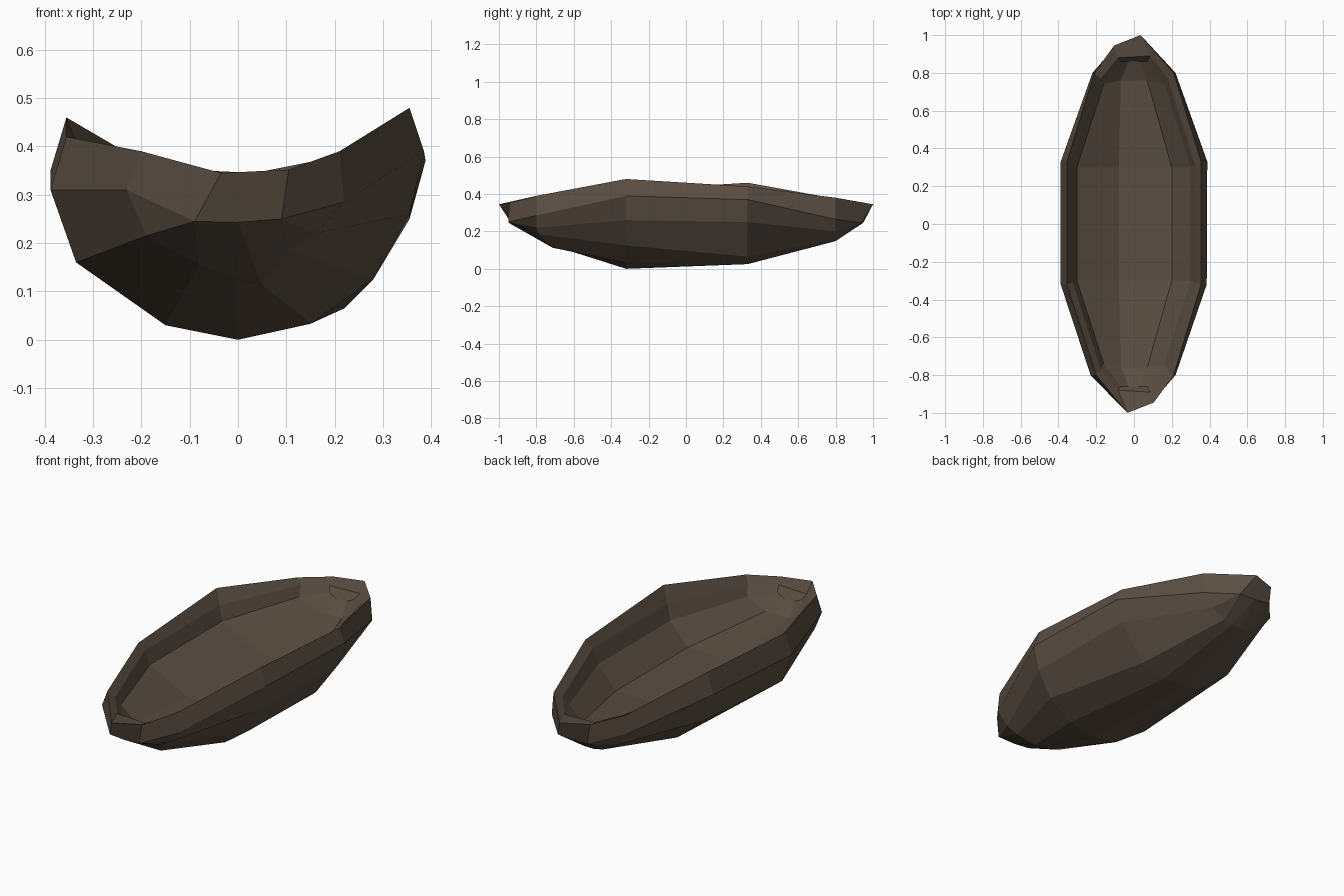
import bpy, bmesh
from mathutils import Vector

if "Cube" in bpy.data.objects:
    bpy.data.objects.remove(bpy.data.objects["Cube"])

# Outer hull sections: y, keel rake, then (x, z) from left rim over the keel to right rim
OUTER = [
    (-0.80, 1.0, [(-.20, .39), (-.23, .31), (-.19, .215), (-.08, .155), (-.01, .13), (.05, .112),
                  (.105, .185), (.16, .22), (.22, .285), (.21, .39)]),
    (-0.32, 0.0, [(-.355, .42), (-.388, .31), (-.335, .16), (-.15, .03), (0, 0), (.15, .033),
                  (.28, .125), (.355, .26), (.385, .39), (.355, .48)]),
    (0.33, 0.0, [(-.355, .46), (-.388, .35), (-.335, .20), (-.18, .07), (-.05, .03), (.08, .025),
                 (.22, .065), (.355, .25), (.388, .37), (.355, .44)]),
    (0.80, 0.0, [(-.21, .375), (-.22, .28), (-.17, .21), (-.08, .16), (-.03, .148), (.03, .148),
                 (.08, .16), (.16, .20), (.22, .265), (.21, .38)]),
]
# Hollow sections for the front half: left lip, left wall, floor, right wall, right lip
INNER = [
    [(-.085, -.88, .335), (-.07, -.86, .31), (-.03, -.86, .29),
     (.03, -.86, .29), (.07, -.86, .31), (.085, -.89, .335)],
    [(-.175, -.77, .355), (-.16, -.74, .31), (-.07, -.76, .25),
     (.07, -.76, .25), (.16, -.74, .31), (.18, -.77, .355)],
    [(-.325, -.31, .385), (-.302, -.30, .312), (-.08, -.30, .20),
     (.20, -.30, .20), (.30, -.30, .315), (.325, -.31, .395)],
]


def turned(points):
    # half turn about z, keeping left-to-right order
    return [Vector((-p.x, -p.y, p.z)) for p in reversed(points)]


def outer_section(y, rake, pts):
    return [Vector((x, y + rake * max(0, .2 - z), z)) for x, z in pts]


# Pointed end of the hull
left, mid, right = Vector((-.09, -.935, .245)), Vector((0, -.943, .243)), Vector((.09, -.95, .25))
tip = ([Vector((-.035, -1, .345))] + [left] * 3 + [mid] * 2 + [right] * 3
       + [Vector((.105, -.945, .352))])

outer = [tip] + [outer_section(*s) for s in OUTER] + [turned(tip)]
inner = [[Vector(p) for p in s] for s in INNER]
inner += [[Vector((p.x, -p.y, p.z)) for p in s] for s in reversed(inner)]

# Loft closed sections along y: hull outside, rim, hollow inside
bm = bmesh.new()
rings = [[bm.verts.new(p) for p in o + i[::-1]] for o, i in zip(outer, inner)]
n = len(rings[0])
for a, b in zip(rings, rings[1:]):
    for k in range(n):
        j = (k + 1) % n
        bm.faces.new((a[k], a[j], b[j], b[k]))

# Close both ends: outer facet, rim bevel and the steep inner end wall
for r in (rings[0], rings[-1]):
    bm.faces.new(r[:10])
    bm.faces.new((r[0], r[9], r[10], r[15]))
    bm.faces.new(r[10:])

bmesh.ops.remove_doubles(bm, verts=bm.verts, dist=0.0005)
bmesh.ops.dissolve_degenerate(bm, edges=bm.edges, dist=0.0005)
bmesh.ops.recalc_face_normals(bm, faces=bm.faces)
mesh = bpy.data.meshes.new("hollow_hull")
bm.to_mesh(mesh)
bm.free()

hull = bpy.data.objects.new("hollow_hull", mesh)
bpy.context.collection.objects.link(hull)

# Dark wood
wood = bpy.data.materials.new("dark_wood")
wood.diffuse_color = (0.105, 0.077, 0.056, 1)
wood.use_nodes = True
wood.node_tree.nodes["Principled BSDF"].inputs["Base Color"].default_value = wood.diffuse_color
mesh.materials.append(wood)
